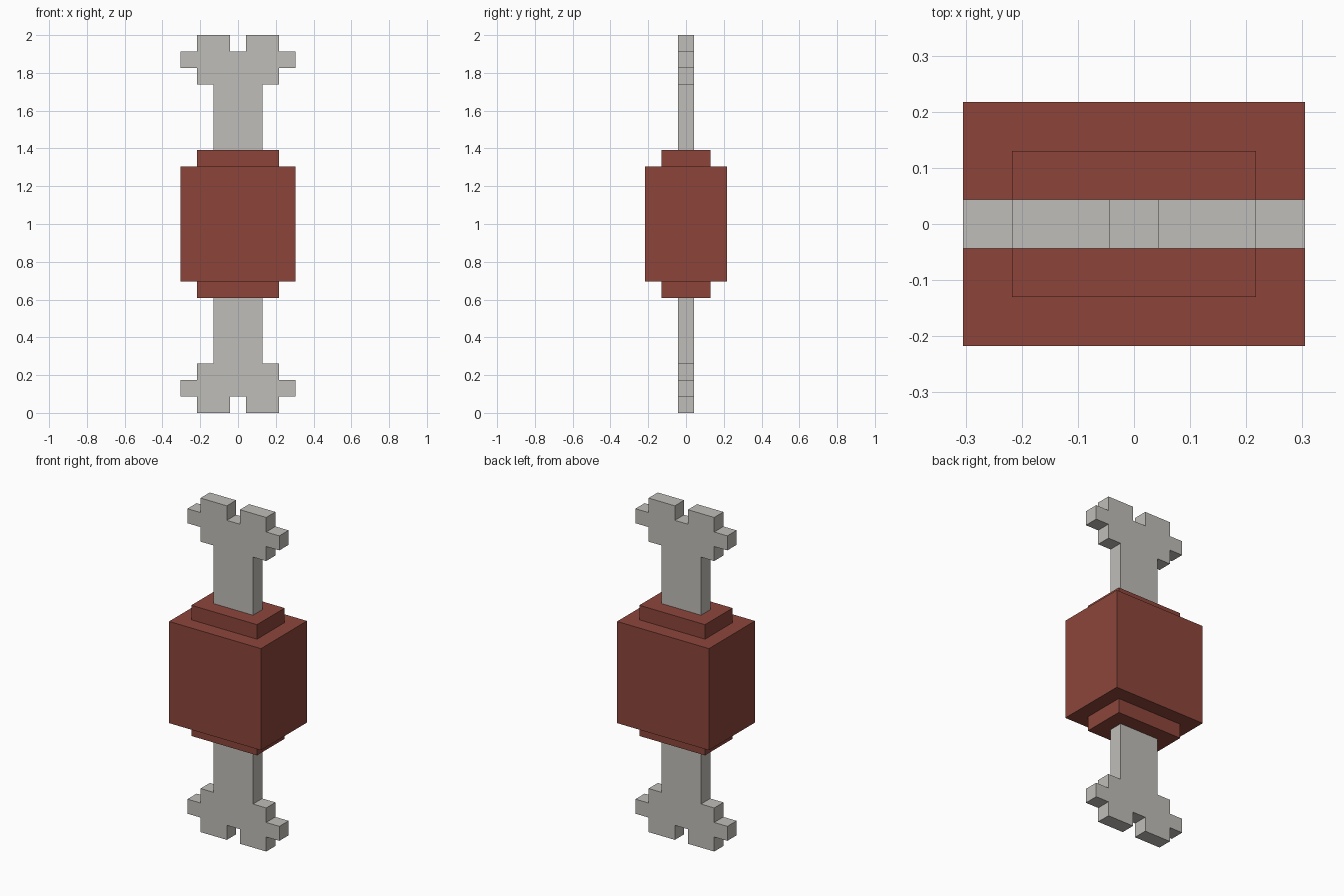
import bpy
import bmesh

cube = bpy.data.objects.get("Cube")
if cube:
    bpy.data.objects.remove(cube, do_unlink=True)

U = 2 / 23  # one grid step; the model is 23 steps tall


def material(name, rgb):
    mat = bpy.data.materials.new(name)
    mat.use_nodes = True
    mat.diffuse_color = (*rgb, 1)
    bsdf = mat.node_tree.nodes["Principled BSDF"]
    bsdf.inputs["Base Color"].default_value = (*rgb, 1)
    bsdf.inputs["Roughness"].default_value = 0.8
    return mat


bone_grey = material("bone grey", (0.527, 0.515, 0.485))
brick_red = material("brick red", (0.265, 0.060, 0.044))


def prism(name, outline, half_depth, mat):
    """Extrude an x-z outline, in grid steps, evenly along y."""
    bm = bmesh.new()
    face = bm.faces.new([bm.verts.new((x * U, -half_depth * U, z * U)) for x, z in outline])
    new = bmesh.ops.extrude_face_region(bm, geom=[face])["geom"]
    verts = [v for v in new if isinstance(v, bmesh.types.BMVert)]
    bmesh.ops.translate(bm, verts=verts, vec=(0, 2 * half_depth * U, 0))
    bmesh.ops.recalc_face_normals(bm, faces=bm.faces)
    mesh = bpy.data.meshes.new(name)
    bm.to_mesh(mesh)
    bm.free()
    mesh.materials.append(mat)
    obj = bpy.data.objects.new(name, mesh)
    bpy.context.collection.objects.link(obj)
    return obj


def block(name, half_x, half_y, z0, z1, mat):
    outline = [(-half_x, z0), (half_x, z0), (half_x, z1), (-half_x, z1)]
    return prism(name, outline, half_y, mat)


# Bone: one quarter of the outline, mirrored sideways and top to bottom
quarter = [(0.5, 1), (0.5, 0), (2.5, 0), (2.5, 1), (3.5, 1),
           (3.5, 2), (2.5, 2), (2.5, 3), (1.5, 3)]
right_half = quarter + [(x, 23 - z) for x, z in reversed(quarter)]
prism("bone", right_half + [(-x, z) for x, z in reversed(right_half)], 0.5, bone_grey)

# Block around the middle, with a stepped collar at each end
block("body", 3.5, 2.5, 8, 15, brick_red)
block("lower_collar", 2.5, 1.5, 7, 8, brick_red)
block("upper_collar", 2.5, 1.5, 15, 16, brick_red)
